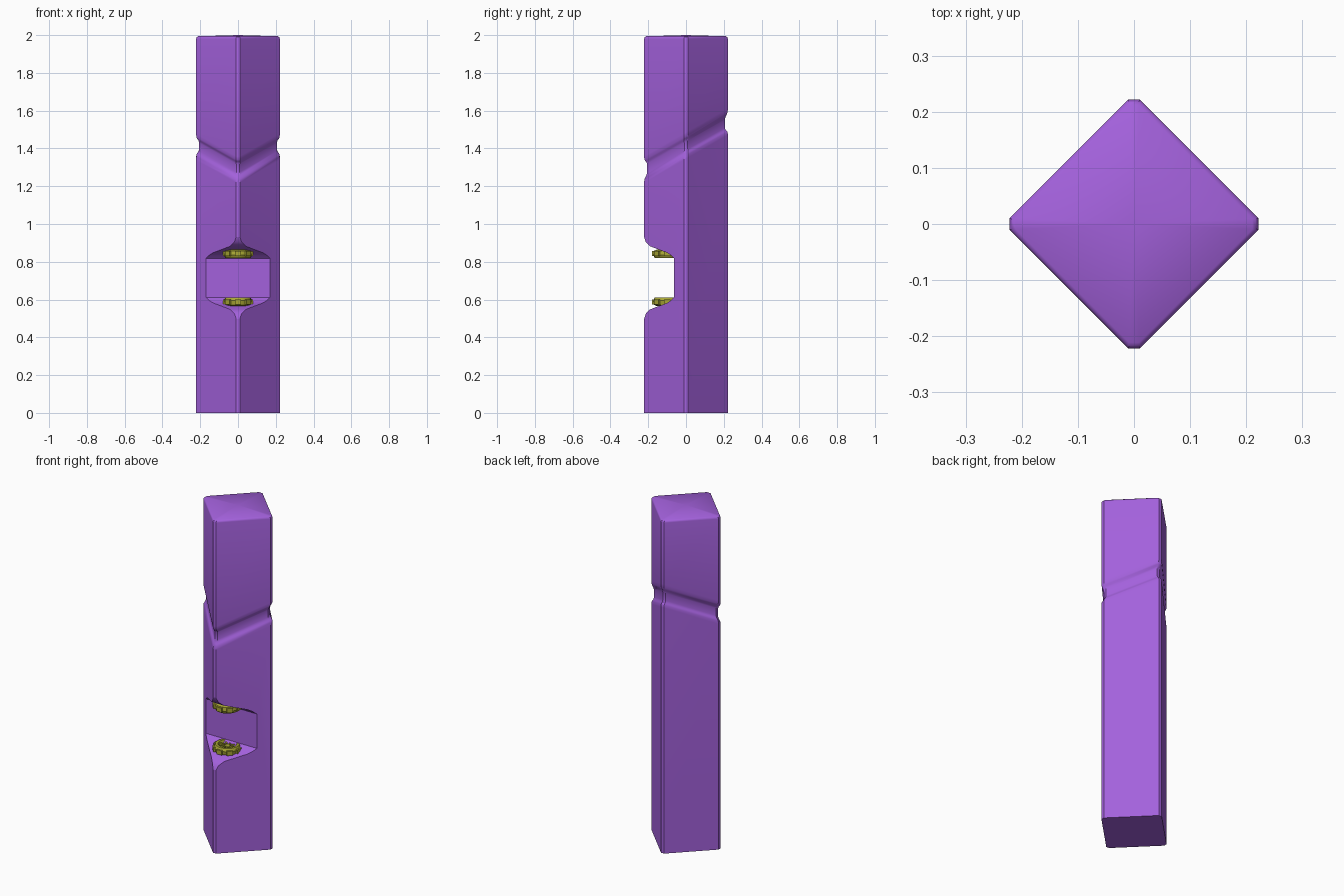
import bpy, bmesh, math
from mathutils import Matrix, Vector

if "Cube" in bpy.data.objects:
    bpy.data.objects.remove(bpy.data.objects["Cube"])


def material(name, color):
    m = bpy.data.materials.new(name)
    m.diffuse_color = (*color, 1)
    m.use_nodes = True
    m.node_tree.nodes["Principled BSDF"].inputs["Base Color"].default_value = m.diffuse_color
    return m


def finish(bm, name, mat=None, angle=35):
    bmesh.ops.recalc_face_normals(bm, faces=bm.faces)
    me = bpy.data.meshes.new(name)
    bm.to_mesh(me)
    bm.free()
    ob = bpy.data.objects.new(name, me)
    bpy.context.collection.objects.link(ob)
    if mat:
        me.materials.append(mat)
    activate(ob)
    bpy.ops.object.shade_smooth_by_angle(angle=math.radians(angle))
    return ob


def activate(ob):
    bpy.ops.object.select_all(action='DESELECT')
    ob.select_set(True)
    bpy.context.view_layer.objects.active = ob


def loft(bm, rings):
    loops = [[bm.verts.new(p) for p in ring] for ring in rings]
    n = len(loops[0])
    for a, b in zip(loops, loops[1:]):
        for i in range(n):
            bm.faces.new((a[i], a[(i + 1) % n], b[(i + 1) % n], b[i]))
    return loops


purple = material("purple", (0.37, 0.12, 0.72))
yellow = material("yellow", (0.40, 0.39, 0.035))

# Column: diamond section with chamfered corners, slanted groove rings
R, C, SLOPE = 0.222, 0.010, 0.57
section = [(R, -C), (R, C), (C, R), (-C, R), (-R, C), (-R, -C), (-C, -R), (C, -R)]


def ring(z, s=1.0, slope=0.0):
    return [(x * s, y * s, z + slope * y * s) for x, y in section]


levels = [(0, 1, 0),
          (1.345, 1, SLOPE), (1.362, 0.992, SLOPE), (1.372, 0.968, SLOPE),
          (1.378, 0.945, SLOPE), (1.392, 0.925, SLOPE), (1.435, 0.925, SLOPE),
          (1.448, 0.945, SLOPE), (1.455, 0.968, SLOPE), (1.466, 0.992, SLOPE),
          (1.485, 1, SLOPE),
          (1.98, 1, 0), (1.989, 0.985, 0), (1.994, 0.95, 0)]
bm = bmesh.new()
loops = loft(bm, [ring(*lv) for lv in levels])
bm.faces.new(loops[0][::-1])
apex = bm.verts.new((0, 0, 2))
for i in range(8):
    bm.faces.new((loops[-1][i], loops[-1][(i + 1) % 8], apex))
column = finish(bm, "column", purple)

# Front recess: flared profile in y/z swept across x
lower = [(-0.26, 0.47), (-0.223, 0.495), (-0.213, 0.525), (-0.19, 0.548),
         (-0.14, 0.567), (-0.10, 0.582), (-0.08, 0.595), (-0.063, 0.612)]
MID = 0.715
profile = lower + [(y, 2 * MID - z) for y, z in reversed(lower)]
bm = bmesh.new()
ends = loft(bm, [[(x, y, z) for y, z in profile] for x in (-0.4, 0.4)])
for e in ends:
    bm.faces.new(e)
cutter = finish(bm, "recess_cutter", purple)
cutter.hide_render = True

activate(column)
cut = column.modifiers.new("recess", 'BOOLEAN')
cut.operation, cut.solver, cut.object = 'DIFFERENCE', 'EXACT', cutter
bpy.ops.object.modifier_apply(modifier=cut.name)
bpy.data.objects.remove(cutter)
bpy.ops.object.shade_smooth_by_angle(angle=math.radians(35))


# Emitter discs: dished ring with outer lugs and inner spokes
def emitter(name, z, flip):
    bm = bmesh.new()
    prof = [(0.055, -0.022), (0.070, -0.016), (0.074, 0.006), (0.066, 0.022),
            (0.052, 0.022), (0.046, 0.008), (0.018, 0.006), (0.015, 0.012)]
    seg = 24
    rings = [[(r * math.cos(a), r * math.sin(a), h)
              for a in (2 * math.pi * i / seg for i in range(seg))] for r, h in prof]
    lp = loft(bm, rings)
    bm.faces.new(lp[0])
    bm.faces.new(lp[-1])

    def boxes(count, radius, size, h):
        for i in range(count):
            bmesh.ops.create_cube(bm, size=1, matrix=(
                Matrix.Rotation(2 * math.pi * i / count, 4, 'Z')
                @ Matrix.Translation((radius, 0, h))
                @ Matrix.Diagonal((*size, 1))))

    boxes(8, 0.071, (0.018, 0.034, 0.026), -0.001)
    boxes(8, 0.035, (0.034, 0.008, 0.012), 0.009)
    bmesh.ops.transform(bm, verts=bm.verts, matrix=(
        Matrix.Translation(Vector((0, -0.1, z))) @ Matrix.Diagonal((1, 1, flip, 1))))
    return finish(bm, name, yellow, 30)


emitter("lower_emitter", 0.588, 1)
emitter("upper_emitter", 2 * MID - 0.588, -1)
